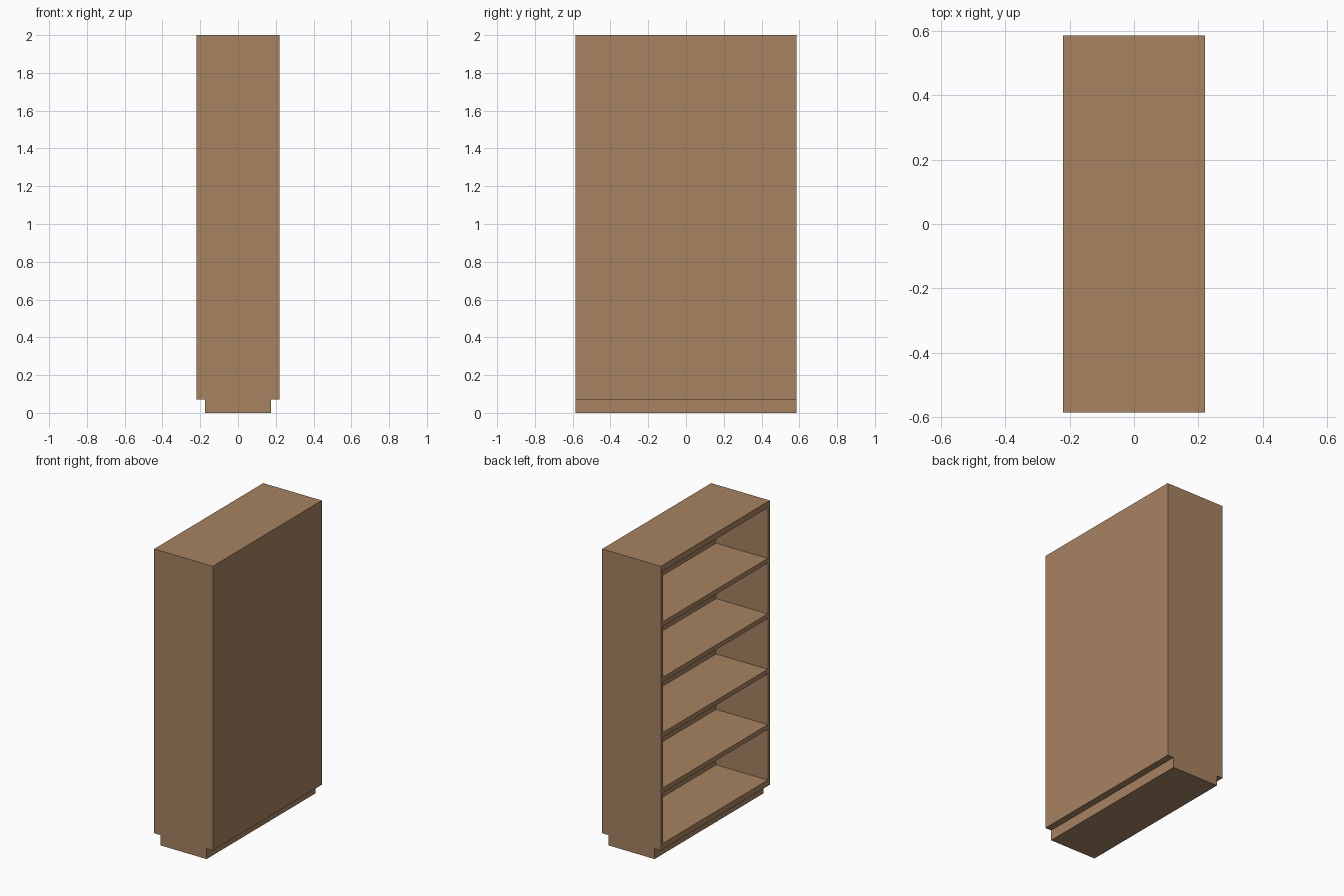
import bpy, bmesh

if "Cube" in bpy.data.objects:
    bpy.data.objects.remove(bpy.data.objects["Cube"])

W, D, H = 0.22, 0.585, 2.0          # half depth (x), half width (y), height
SIDE, TOP, FLOOR = 0.022, 0.042, 0.11
BACK_X = 0.168                       # inner face of the back
SHELF_T, PITCH = 0.032, 0.3762
PLINTH_X, PLINTH_Z = 0.174, 0.07

wood = bpy.data.materials.new("brown wood")
wood.diffuse_color = (0.385, 0.226, 0.121, 1)
wood.use_nodes = True
wood.node_tree.nodes["Principled BSDF"].inputs["Base Color"].default_value = wood.diffuse_color


def make_object(name, bm):
    bmesh.ops.recalc_face_normals(bm, faces=bm.faces)
    me = bpy.data.meshes.new(name)
    bm.to_mesh(me)
    bm.free()
    me.materials.append(wood)
    ob = bpy.data.objects.new(name, me)
    bpy.context.scene.collection.objects.link(ob)
    return ob


def box(name, lo, hi):
    bm = bmesh.new()
    bmesh.ops.create_cube(bm, size=1)
    for v in bm.verts:
        v.co = [lo[i] if v.co[i] < 0 else hi[i] for i in range(3)]
    return make_object(name, bm)


# Carcass: side outline with a recessed plinth, extruded across the width
half = [(PLINTH_X, 0), (PLINTH_X, PLINTH_Z), (W, PLINTH_Z), (W, H)]
outline = half + [(-x, z) for x, z in reversed(half)]
bm = bmesh.new()
face = bm.faces.new([bm.verts.new((x, -D, z)) for x, z in outline])
ext = bmesh.ops.extrude_face_region(bm, geom=[face])
bmesh.ops.translate(bm, vec=(0, 2 * D, 0),
                    verts=[g for g in ext["geom"] if isinstance(g, bmesh.types.BMVert)])
carcass = make_object("bookcase_carcass", bm)

# Hollow the carcass, open towards -x
cutter = box("interior_cutter", (-W - 0.1, -D + SIDE, FLOOR), (BACK_X, D - SIDE, H - TOP))
cutter.hide_render = True
mod = carcass.modifiers.new("hollow", 'BOOLEAN')
mod.operation = 'DIFFERENCE'
mod.solver = 'EXACT'
mod.object = cutter
bpy.context.view_layer.objects.active = carcass
carcass.select_set(True)
bpy.ops.object.modifier_apply(modifier="hollow")
bpy.data.objects.remove(cutter)

# Four shelves
for i in range(1, 5):
    z = FLOOR + i * PITCH
    box(f"shelf_{i}", (-W, -D + SIDE, z - SHELF_T), (BACK_X, D - SIDE, z))
